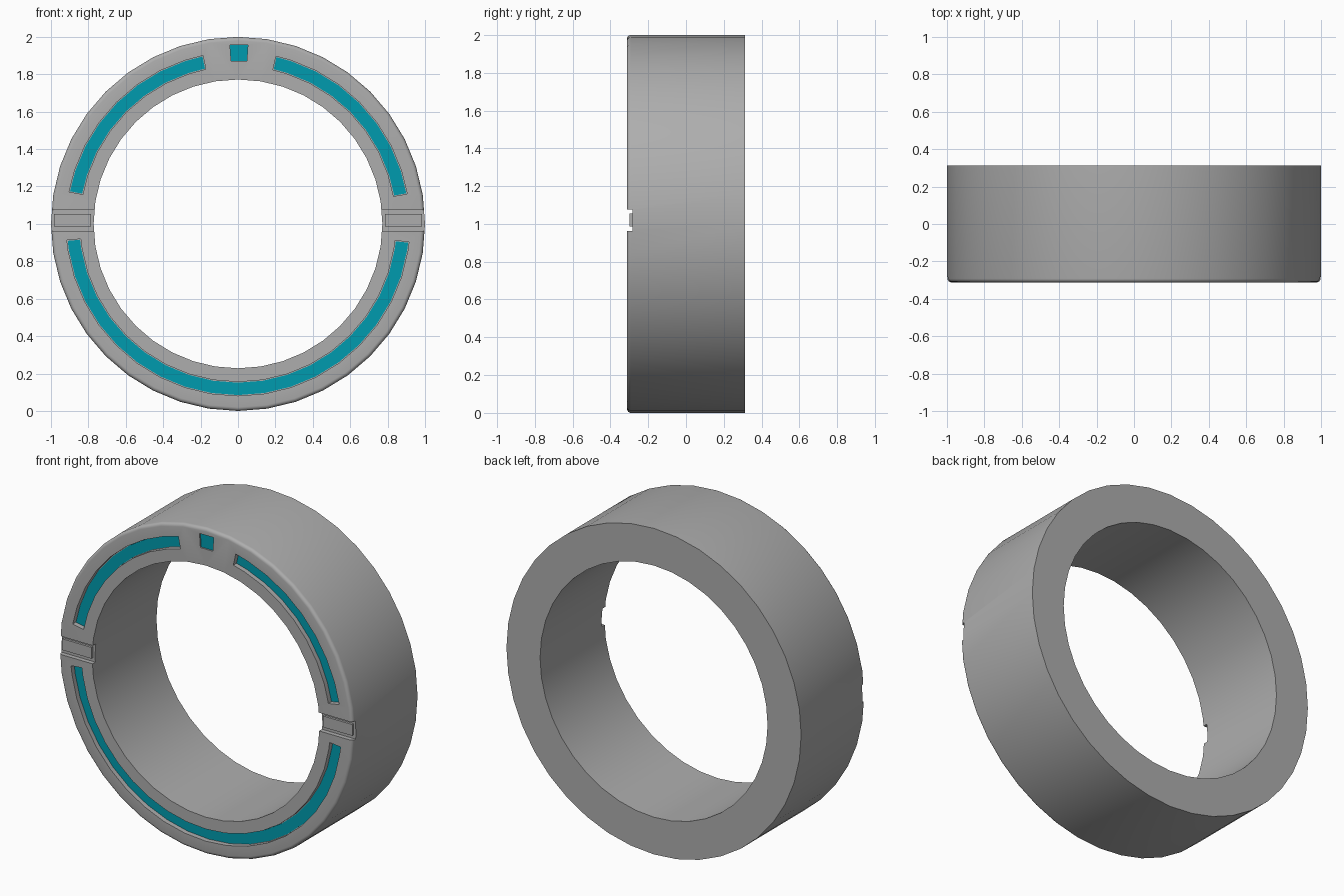
import bpy, bmesh
from math import sin, cos, pi, radians, ceil, floor

if "Cube" in bpy.data.objects:
    bpy.data.objects.remove(bpy.data.objects["Cube"])

CZ, R_OUT, R_IN, HALF, SIDES = 1.0, 1.0, 0.772, 0.312, 40
STEP = 360 / SIDES
FLOOR = -0.284          # depth of the recesses in the front face


def material(name, rgb):
    mat = bpy.data.materials.new(name)
    mat.diffuse_color = (*rgb, 1)
    mat.use_nodes = True
    mat.node_tree.nodes["Principled BSDF"].inputs["Base Color"].default_value = mat.diffuse_color
    return mat


grey = material("dark_grey", (0.42, 0.42, 0.42))
teal = material("teal", (0.0, 0.33, 0.43))


def make_object(name, bm, mat):
    bmesh.ops.recalc_face_normals(bm, faces=bm.faces)
    mesh = bpy.data.meshes.new(name)
    bm.to_mesh(mesh)
    bm.free()
    mesh.materials.append(mat)
    ob = bpy.data.objects.new(name, mesh)
    bpy.context.collection.objects.link(ob)
    return ob


def slab(name, rails, y0, y1, mat=grey):
    """Solid between y0 and y1; rails are pairs of (x, z) points across a strip."""
    bm = bmesh.new()
    rows = [[bm.verts.new((x, y, z)) for y in (y0, y1) for x, z in pair] for pair in rails]
    for a, b in zip(rows, rows[1:]):
        for i, j in ((0, 1), (1, 3), (3, 2), (2, 0)):
            bm.faces.new((a[i], a[j], b[j], b[i]))
    for r in (rows[0], rows[-1]):
        bm.faces.new((r[0], r[1], r[3], r[2]))
    return make_object(name, bm, mat)


def arc_rails(a0, a1, grow=0.0):
    a0, a1 = a0 - grow * 60, a1 + grow * 60
    grid = [k * STEP for k in range(ceil((a0 + 1) / STEP), floor((a1 - 1) / STEP) + 1)]
    return [[(r * cos(radians(a)), CZ + r * sin(radians(a)))
             for r in (0.849 - grow, 0.915 + grow)] for a in [a0] + grid + [a1]]


def box_rails(x0, x1, z0, z1):
    return [[(x0, z0), (x0, z1)], [(x1, z0), (x1, z1)]]


# ring body: lathed profile with a rounded front outer edge
b = 0.02
profile = [(R_IN, HALF), (R_IN, -HALF)]
profile += [(R_OUT - b + b * sin(t * pi / 8), -HALF + b - b * cos(t * pi / 8)) for t in range(5)]
profile += [(R_OUT, HALF)]
bm = bmesh.new()
loops = [[bm.verts.new((r * cos(radians(k * STEP)), y, CZ + r * sin(radians(k * STEP))))
          for r, y in profile] for k in range(SIDES)]
n = len(profile)
for k in range(SIDES):
    p, q = loops[k], loops[(k + 1) % SIDES]
    for i in range(n):
        bm.faces.new((p[i], p[(i + 1) % n], q[(i + 1) % n], q[i]))
ring = make_object("ring_body", bm, grey)

# angle ranges of the coloured arcs, outline of the marker at the top
arcs = {"lower_inlay": (-174.3, -6.3), "upper_right_inlay": (10.3, 77),
        "upper_left_inlay": (102, 169)}
marker = [[(-0.037, 1.872), (-0.043, 1.957)], [(0.047, 1.872), (0.053, 1.957)]]

# cut the inlay recesses and the two side slots
cutters = [slab("cutter", arc_rails(*a, grow=0.004), -0.4, FLOOR + 0.003) for a in arcs.values()]
cutters.append(slab("cutter", marker, -0.4, -0.298))
cutters += [slab("cutter", box_rails(x0, x0 + 0.5, 0.963, 1.075), -0.4, FLOOR)
            for x0 in (-1.1, 0.6)]
bpy.context.view_layer.objects.active = ring
for c in cutters:
    c.hide_render = True
    m = ring.modifiers.new("cut", 'BOOLEAN')
    m.operation, m.solver, m.object = 'DIFFERENCE', 'EXACT', c
    bpy.ops.object.modifier_apply(modifier=m.name)
    bpy.data.objects.remove(c)
ring.select_set(True)
bpy.ops.object.shade_smooth_by_angle(angle=radians(30))

# coloured strips lying in the recesses
for name, a in arcs.items():
    slab(name, arc_rails(*a), FLOOR - 0.003, FLOOR + 0.012, teal)
slab("top_marker", marker, -0.303, -0.29, teal)

# raised pads inside the side slots
for side, s in (("left", -1), ("right", 1)):
    slab(side + "_slot_pad", box_rails(s * 0.786, s * 0.984, 0.985, 1.054), -0.298, FLOOR + 0.01)
